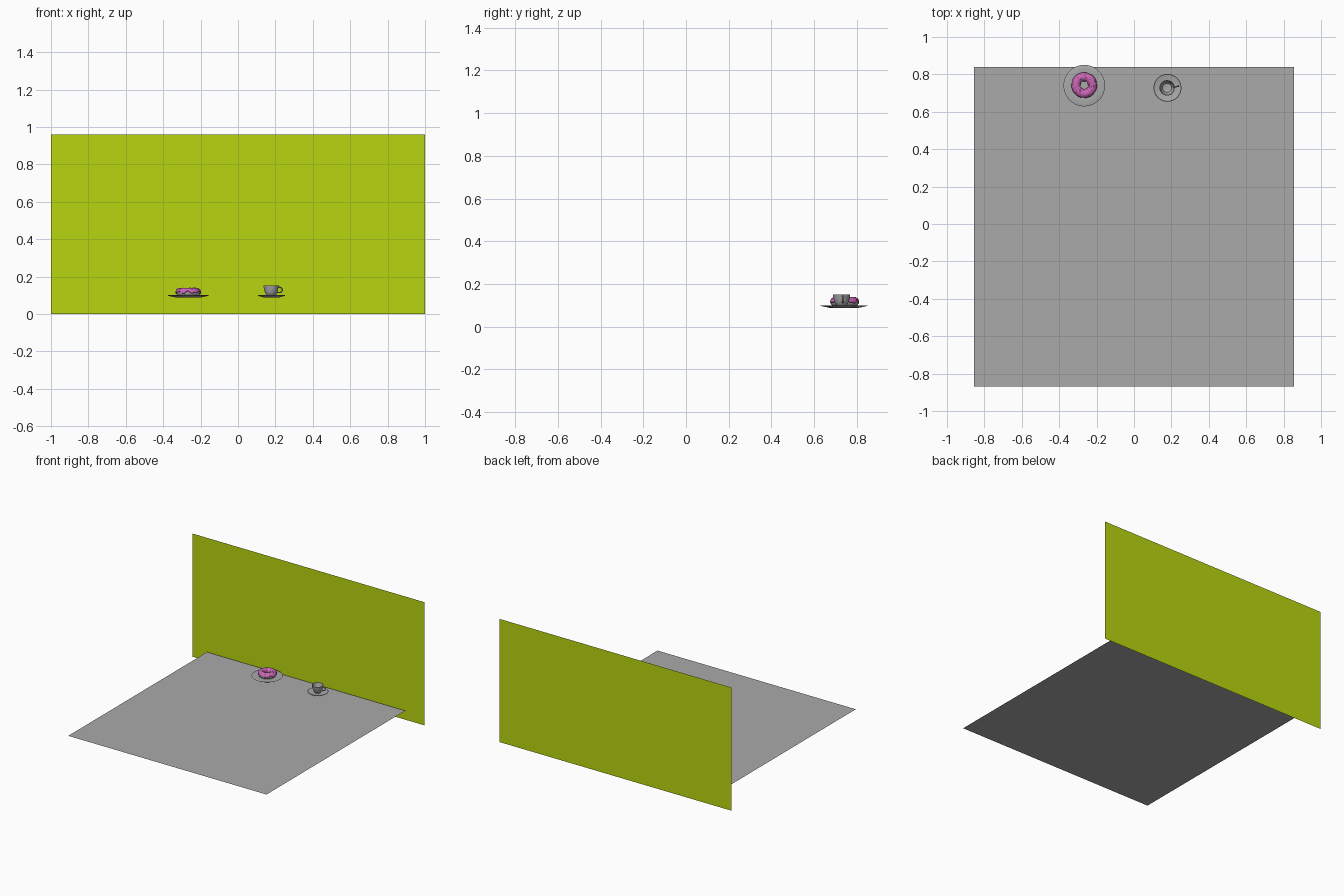
import bpy, bmesh, math, random
from mathutils import Vector, Matrix

if "Cube" in bpy.data.objects:
    bpy.data.objects.remove(bpy.data.objects["Cube"])

random.seed(4)
PI2 = 2 * math.pi


def mat(name, rgb):
    m = bpy.data.materials.new(name)
    m.diffuse_color = (*rgb, 1)
    m.use_nodes = True
    m.node_tree.nodes["Principled BSDF"].inputs["Base Color"].default_value = m.diffuse_color
    return m


GREY = mat("grey", (0.40, 0.40, 0.40))
LIME = mat("lime", (0.48, 0.67, 0.005))
PINK = mat("pink_icing", (0.60, 0.13, 0.48))
SPRINKLES = [mat("sprinkle_yellow", (0.75, 0.5, 0.08)),
             mat("sprinkle_red", (0.6, 0.05, 0.08)),
             mat("sprinkle_blue", (0.1, 0.25, 0.6))]


def add(name, bm, mats, loc=(0, 0, 0), smooth=True):
    me = bpy.data.meshes.new(name)
    bm.normal_update()
    bm.to_mesh(me)
    bm.free()
    ob = bpy.data.objects.new(name, me)
    ob.location = loc
    bpy.context.collection.objects.link(ob)
    for m in mats:
        me.materials.append(m)
    if smooth:
        bpy.ops.object.select_all(action='DESELECT')
        ob.select_set(True)
        bpy.context.view_layer.objects.active = ob
        bpy.ops.object.shade_smooth_by_angle(angle=math.radians(40))
    return ob


def grid(name, point, nu, nv, mat_, loc, close_v=False):
    """Surface from point(i, j), closed around i."""
    bm = bmesh.new()
    v = [[bm.verts.new(point(i, j)) for j in range(nv)] for i in range(nu)]
    for i in range(nu):
        for j in range(nv if close_v else nv - 1):
            a, b = v[i], v[(i + 1) % nu]
            k = (j + 1) % nv
            bm.faces.new((a[j], b[j], b[k], a[k]))
    bmesh.ops.remove_doubles(bm, verts=bm.verts, dist=1e-6)
    bmesh.ops.recalc_face_normals(bm, faces=bm.faces)
    return add(name, bm, [mat_], loc)


def lathe(name, prof, loc, n=48):
    def p(i, j):
        a, (r, z) = PI2 * i / n, prof[j]
        return (r * math.cos(a), r * math.sin(a), z)
    return grid(name, p, n, len(prof), GREY, loc)


def quad(name, pts, m):
    bm = bmesh.new()
    bm.faces.new([bm.verts.new(p) for p in pts])
    add(name, bm, [m], smooth=False)


# table top and back wall
T = 0.087
quad("table_top", [(-.855, -.87, T), (.855, -.87, T), (.855, .84, T), (-.855, .84, T)], GREY)
quad("back_wall", [(-1, .87, 0), (1, .87, 0), (1, .87, .96), (-1, .87, .96)], LIME)

# plate and saucer
plate_c = Vector((-.266, .74, T + .001))
cup_c = Vector((.179, .728, T + .001))
lathe("plate", [(0, 0), (.065, 0), (.108, .009), (.111, .011), (.108, .0125),
                (.068, .006), (0, .006)], plate_c)
lathe("saucer", [(0, 0), (.04, 0), (.072, .009), (.0745, .011), (.072, .0125),
                 (.04, .005), (0, .005)], cup_c)

# cup, hollow
cup_loc = cup_c + Vector((-.002, 0, .005))
lathe("cup", [(0, 0), (.022, 0), (.023, .003), (.021, .005), (.028, .012), (.034, .025), (.038, .042),
              (.041, .058), (.040, .059), (.0385, .058), (.035, .042), (.031, .026),
              (.024, .014), (0, .009)], cup_loc)

# cup handle: tube along a C-shaped path
def handle(i, j, turn=math.radians(8)):
    a, b = PI2 * i / 10, math.radians(-125 + 250 * j / 16)
    r = .0035 * math.cos(a)
    x = .043 + (.0175 + r) * math.cos(b)
    z = .036 + (.0145 + r) * math.sin(b)
    y = .004 * math.sin(a)
    return Matrix.Rotation(turn, 3, 'Z') @ Vector((x, y, z))
grid("cup_handle", handle, 10, 17, GREY, cup_loc)

# doughnut body
R = .044
donut_c = plate_c + Vector((0, .002, .027))

def ring(a, b, r, h):
    d = R + r * math.cos(b)
    return Vector((d * math.cos(a), d * math.sin(a), h * math.sin(b)))

grid("doughnut", lambda i, j: ring(PI2 * i / 48, PI2 * j / 24, .0215, .021),
     48, 24, GREY, donut_c, True)

# icing: upper shell with wavy lower edges
def icing(i, j):
    a, t = PI2 * i / 96, j / 16
    lo = -.12 + .25 * math.sin(7 * a) + .16 * math.sin(11 * a + 1)
    hi = math.pi - .1 + .2 * math.sin(5 * a)
    thick = .003 if 0 < j < 16 else -.001
    return ring(a, lo + (hi - lo) * t, .0215 + thick, .021 + thick)
grid("icing", icing, 96, 17, PINK, donut_c)

# sprinkles scattered over the icing
bm = bmesh.new()
for k in range(60):
    a, b = random.uniform(0, PI2), random.uniform(.35, 2.5)
    pos = ring(a, b, .0248, .0243)
    nrm = (pos - Vector((R * math.cos(a), R * math.sin(a), 0))).normalized()
    spin = Matrix.Rotation(random.uniform(0, PI2), 4, 'Z') @ Matrix.Rotation(math.pi / 2, 4, 'X')
    m = Matrix.Translation(pos) @ nrm.to_track_quat('Z', 'Y').to_matrix().to_4x4() @ spin
    res = bmesh.ops.create_cone(bm, cap_ends=True, segments=6, radius1=.0011,
                                radius2=.0011, depth=.007, matrix=m)
    for f in {f for v in res["verts"] for f in v.link_faces}:
        f.material_index = k % 3
add("sprinkles", bm, SPRINKLES, donut_c, smooth=False)
